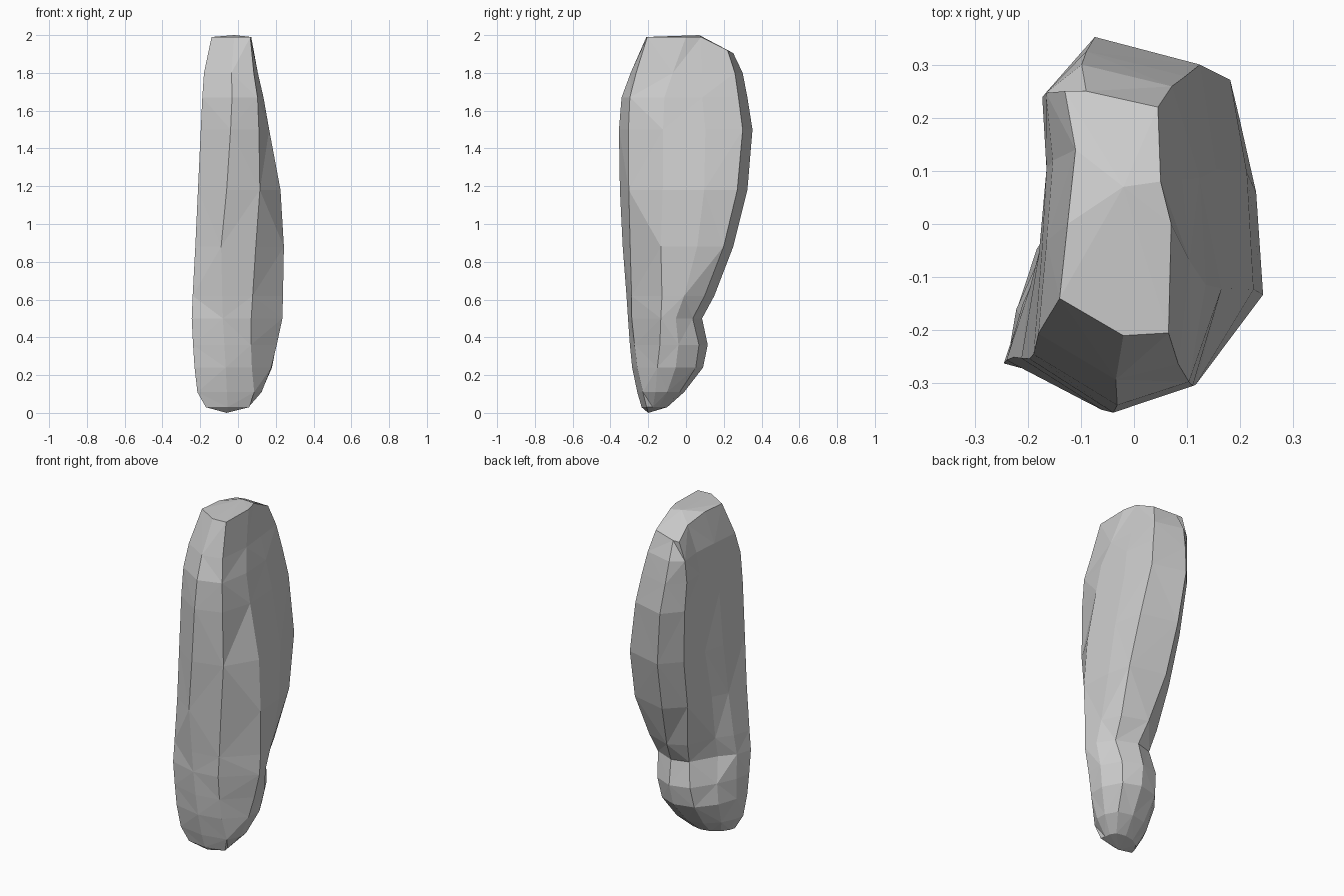
import bpy, bmesh

# Key cross-sections (x, y), anticlockwise from the front-left corner
TOP = [(-.14, -.14), (-.02, -.21), (.065, -.205), (.07, 0), (.05, .08),
       (.045, .22), (-.09, .25), (-.13, .25), (-.11, .14), (-.125, 0)]
SHOULDER = [(-.195, -.25), (-.035, -.35), (.105, -.3), (.14, -.12), (.13, .1),
            (.10, .3), (-.09, .35), (-.178, .25), (-.172, .11), (-.18, -.05)]
WAIST = [(-.225, -.25), (-.09, -.335), (.095, -.295), (.243, -.135), (.23, .06),
         (.20, .2), (-.02, .25), (-.12, .15), (-.15, -.03), (-.195, -.12)]
NECK = [(-.245, -.26), (-.08, -.305), (.07, -.285), (.235, -.13), (.22, -.05),
        (.16, .04), (.04, .09), (-.06, .06), (-.145, -.09), (-.215, -.17)]
KNOB = [(-.23, -.25), (-.07, -.285), (.06, -.26), (.175, -.15), (.18, -.05),
        (.12, .06), (.02, .1), (-.10, .07), (-.185, -.04), (-.222, -.16)]
FOOT = [(-.18, -.22), (-.06, -.235), (.06, -.21), (.055, -.18), (.05, -.15),
        (.03, -.12), (-.03, -.11), (-.09, -.12), (-.14, -.15), (-.17, -.19)]
KEYS = [(.03, FOOT), (.28, KNOB), (.5, NECK), (.9, WAIST), (1.62, SHOULDER),
        (2.0, TOP)]

# Outline at each height: z, x min, x max, y min, y max
RINGS = [(.03, -.17, .06, -.235, -.10), (.11, -.215, .125, -.258, -.01),
         (.24, -.23, .18, -.285, .09), (.36, -.238, .205, -.297, .115),
         (.5, -.245, .235, -.307, .085), (.62, -.24, .238, -.315, .15),
         (.88, -.226, .243, -.335, .25), (1.18, -.212, .225, -.35, .325),
         (1.5, -.197, .165, -.355, .352), (1.67, -.189, .135, -.341, .325),
         (1.8, -.18, .105, -.293, .30), (2.0, -.14, .07, -.21, .25)]


def section(z):
    for (z0, a), (z1, b) in zip(KEYS, KEYS[1:]):
        if z <= z1:
            t = (z - z0) / (z1 - z0)
            return [(p[0] + (q[0] - p[0]) * t, p[1] + (q[1] - p[1]) * t)
                    for p, q in zip(a, b)]


def fit(values, lo, hi):
    a, b = min(values), max(values)
    return [lo + (v - a) / (b - a) * (hi - lo) for v in values]


# Standing stone: faceted loft through the fitted sections
bm = bmesh.new()
loops = []
for z, x0, x1, y0, y1 in RINGS:
    pts = section(z)
    xs = fit([p[0] for p in pts], x0, x1)
    ys = fit([p[1] for p in pts], y0, y1)
    # the crown slopes down towards the back
    loops.append([bm.verts.new((x, y, z - (max(0, y - .08) * .5 + .01 if z == 2 else 0)))
                  for x, y in zip(xs, ys)])

for k, (lo, hi) in enumerate(zip(loops, loops[1:])):
    n = len(lo)
    for i in range(n):
        j = (i + 1) % n
        if (i + k) % 2:
            bm.faces.new((lo[i], lo[j], hi[j]))
            bm.faces.new((lo[i], hi[j], hi[i]))
        else:
            bm.faces.new((lo[i], lo[j], hi[i]))
            bm.faces.new((lo[j], hi[j], hi[i]))

# Blunt point at the foot, shallow crown at the top
for loop, co in ((loops[0], (-.06, -.2, 0)), (loops[-1], (-.02, .07, 2.0))):
    tip = bm.verts.new(co)
    for a, b in zip(loop, loop[1:] + loop[:1]):
        bm.faces.new((a, b, tip))

bmesh.ops.recalc_face_normals(bm, faces=bm.faces)
mesh = bpy.data.meshes.new("standing_stone")
bm.to_mesh(mesh)
bm.free()
bpy.context.collection.objects.link(bpy.data.objects.new("standing_stone", mesh))
